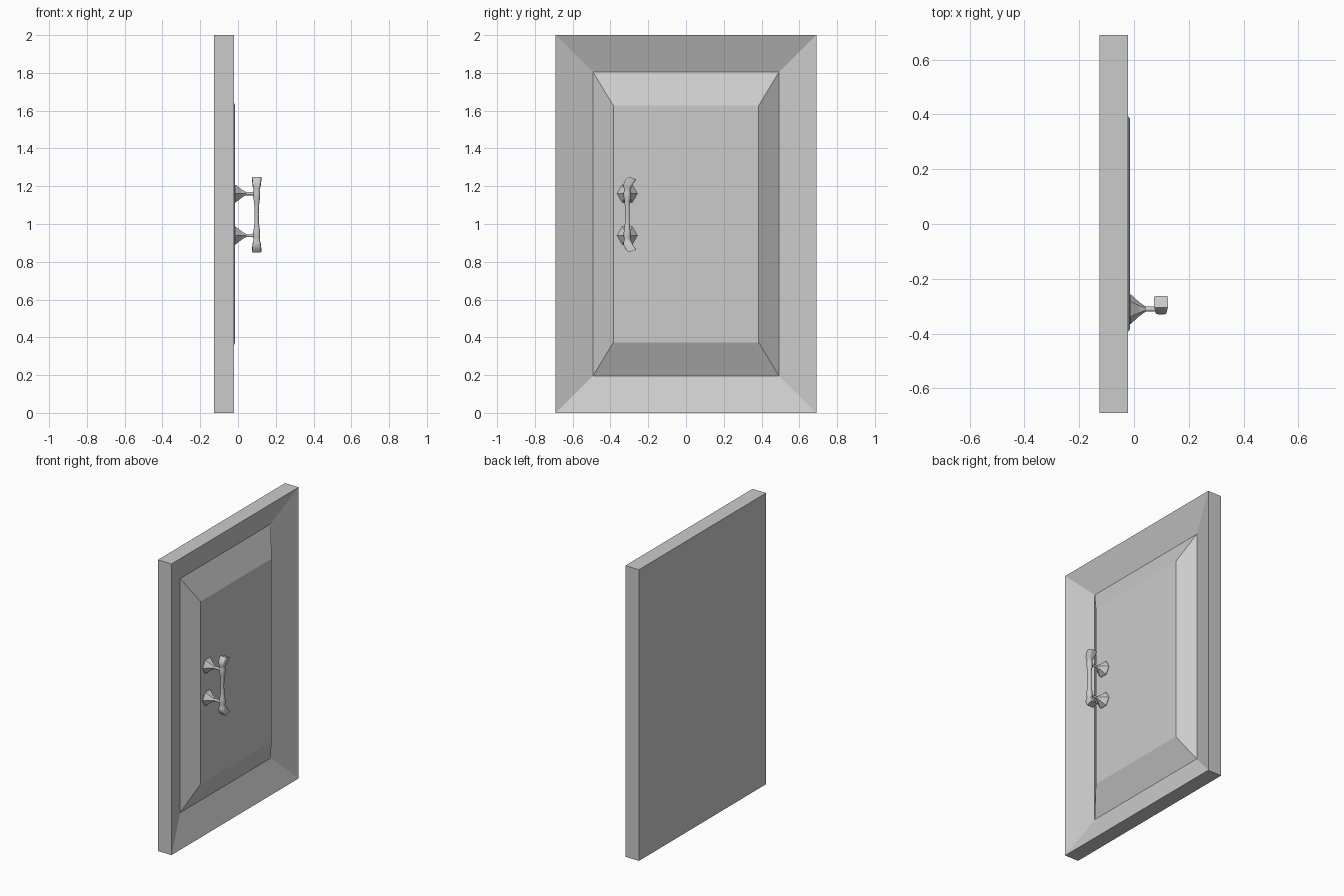
import bpy, bmesh, math
from mathutils import Vector

if "Cube" in bpy.data.objects:
    bpy.data.objects.remove(bpy.data.objects["Cube"])


def loft(name, rings, smooth=None):
    """Skin a list of equal-length point rings and cap both ends."""
    bm = bmesh.new()
    vr = [[bm.verts.new(p) for p in r] for r in rings]
    n = len(vr[0])
    for a, b in zip(vr, vr[1:]):
        for i in range(n):
            j = (i + 1) % n
            bm.faces.new((a[i], a[j], b[j], b[i]))
    bm.faces.new(vr[0])
    bm.faces.new(vr[-1])
    bmesh.ops.recalc_face_normals(bm, faces=bm.faces)
    me = bpy.data.meshes.new(name)
    bm.to_mesh(me)
    bm.free()
    ob = bpy.data.objects.new(name, me)
    bpy.context.collection.objects.link(ob)
    if smooth:
        bpy.ops.object.select_all(action='DESELECT')
        ob.select_set(True)
        bpy.context.view_layer.objects.active = ob
        bpy.ops.object.shade_smooth_by_angle(angle=math.radians(smooth))
    return ob


def rect(x, hy, hz):
    return [(x, -hy, 1 - hz), (x, hy, 1 - hz), (x, hy, 1 + hz), (x, -hy, 1 + hz)]


def disc(x, y, z, r, n):
    return [(x, y + r * math.cos(2 * math.pi * i / n), z + r * math.sin(2 * math.pi * i / n))
            for i in range(n)]


# Door slab: back, rim, sloped frame down to a groove, then the raised panel
loft("door_panel", [rect(-0.126, 0.69, 1.0), rect(-0.022, 0.69, 1.0),
                    rect(-0.095, 0.492, 0.804), rect(-0.015, 0.385, 0.627)])

HX, HY, HZ = 0.099, -0.311, 1.05   # handle bar centre

# Hexagonal flanges and round posts
for label, s in (("upper", 1), ("lower", -1)):
    z = HZ + s * 0.111
    loft(label + "_flange", [disc(x, HY, z, r, 6) for x, r in
                             ((-0.022, 0.054), (-0.012, 0.054), (0.02, 0.025), (0.042, 0.010))])
    loft(label + "_post", [disc(x, HY, z, r, 12) for x, r in
                           ((0.02, 0.009), (0.075, 0.009), (0.095, 0.013))], 40)


# Handle bar: round waisted grip that turns into squared, curled tips
def section(y, z, tilt, rx, rt, p, sign, n=16):
    t = math.radians(tilt)
    pts = []
    for i in range(n):
        a = 2 * math.pi * (i + 0.5) / n
        c, s = math.cos(a), math.sin(a)
        u = rx * math.copysign(abs(c) ** p, c)
        v = rt * math.copysign(abs(s) ** p, s)
        pts.append((HX + u, HY + y + v * math.cos(t), HZ + sign * (z - v * math.sin(t))))
    return pts


# offset y, height, tilt, half width x, half width across, squareness
half = [(0, 0.000, 0, 0.011, 0.012, 1), (0, 0.045, 0, 0.012, 0.013, 1),
        (0, 0.075, 0, 0.016, 0.016, 1), (0, 0.092, 0, 0.019, 0.019, 1),
        (0, 0.118, 0, 0.019, 0.019, 1), (0, 0.130, 0, 0.016, 0.016, 0.9),
        (0, 0.143, 8, 0.019, 0.020, 0.6), (0.002, 0.154, 24, 0.021, 0.023, 0.4),
        (0.010, 0.172, 32, 0.023, 0.023, 0.3), (0.027, 0.193, 18, 0.026, 0.022, 0.25)]
loft("handle_bar", [section(*h, -1) for h in reversed(half[1:])] +
     [section(*h, 1) for h in half], 40)
